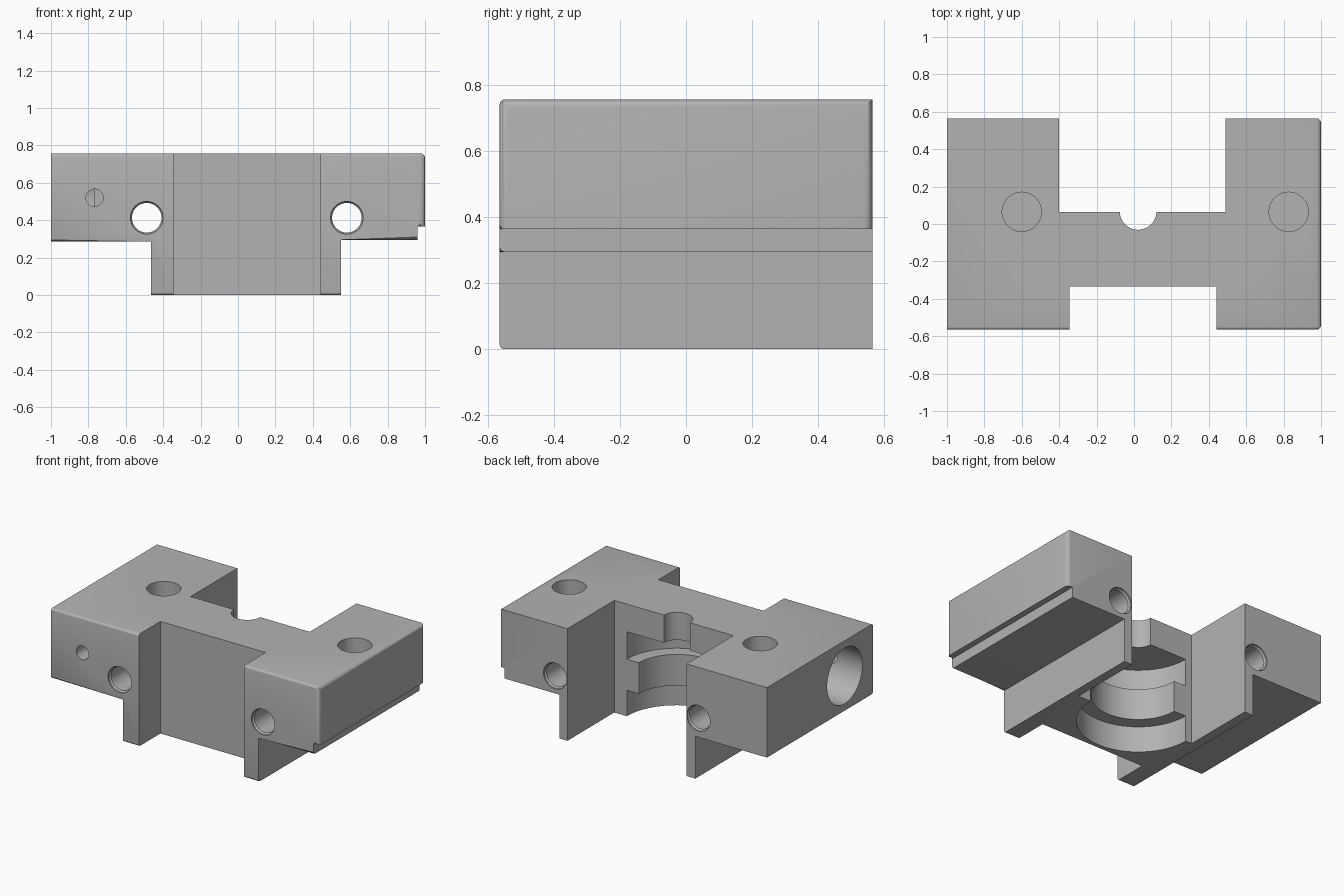
import bpy, bmesh, math
from mathutils import Matrix, Vector

cube = bpy.data.objects.get("Cube")
if cube:
    bpy.data.objects.remove(cube, do_unlink=True)

TOP, FRONT, BACK = 0.757, -0.565, 0.565
POCKET = -0.335      # depth of the front pocket
WALL = 0.065         # rear wall of the centre section

mat = bpy.data.materials.new("plain_grey")
mat.use_nodes = True
grey = (0.45, 0.45, 0.45, 1)
mat.diffuse_color = grey
mat.node_tree.nodes["Principled BSDF"].inputs["Base Color"].default_value = grey


def new_object(name, bm):
    bmesh.ops.recalc_face_normals(bm, faces=bm.faces)
    mesh = bpy.data.meshes.new(name)
    bm.to_mesh(mesh)
    bm.free()
    mesh.materials.append(mat)
    obj = bpy.data.objects.new(name, mesh)
    bpy.context.collection.objects.link(obj)
    return obj


def prism(name, outline, y0, y1):
    """Extrude an x-z outline along y."""
    bm = bmesh.new()
    face = bm.faces.new([bm.verts.new((x, y0, z)) for x, z in outline])
    ext = bmesh.ops.extrude_face_region(bm, geom=[face])["geom"]
    bmesh.ops.translate(bm, vec=(0, y1 - y0, 0),
                        verts=[v for v in ext if isinstance(v, bmesh.types.BMVert)])
    return new_object(name, bm)


def box(name, x0, x1, y0, y1):
    return prism(name, [(x0, -1), (x1, -1), (x1, 1), (x0, 1)], y0, y1)


def lathe(name, profile, origin, axis, segments=64):
    """Solid of revolution from (radius, distance) pairs along an axis."""
    turn = Vector((0, 0, 1)).rotation_difference(Vector(axis)).to_matrix().to_4x4()
    bm = bmesh.new()
    rings = []
    for r, h in profile:
        angles = [math.tau * i / segments for i in range(segments)]
        rings.append([bm.verts.new((r * math.cos(a), r * math.sin(a), h)) for a in angles])
    for low, high in zip(rings, rings[1:]):
        for i in range(segments):
            j = (i + 1) % segments
            bm.faces.new((low[i], low[j], high[j], high[i]))
    bm.faces.new(rings[0])
    bm.faces.new(rings[-1])
    bm.transform(Matrix.Translation(origin) @ turn)
    return new_object(name, bm)


def cut(target, cutter):
    mod = target.modifiers.new("cut", "BOOLEAN")
    mod.operation, mod.solver, mod.object = "DIFFERENCE", "EXACT", cutter
    bpy.context.view_layer.update()
    deps = bpy.context.evaluated_depsgraph_get()
    mesh = bpy.data.meshes.new_from_object(target.evaluated_get(deps))
    target.modifiers.clear()
    target.data = mesh
    bpy.data.objects.remove(cutter, do_unlink=True)


# Main body: two wings, a deep centre section and a stepped outer edge
body = prism("mount_body", [
    (-1, 0.285), (-0.465, 0.285), (-0.465, 0), (0.55, 0), (0.55, 0.295),
    (0.96, 0.295), (0.96, 0.365), (1, 0.365), (1, TOP), (-1, TOP)], FRONT, BACK)
cut(body, box("front_pocket", -0.345, 0.44, -1, POCKET))
cut(body, box("rear_slot", -0.40, 0.49, WALL, 1))


# Rounded edges: front edges running sideways, and the outer +x face
def near(a, b):
    return abs(a - b) < 0.002


def round_edges(test, width):
    bm = bmesh.new()
    bm.from_mesh(body.data)
    bmesh.ops.dissolve_limit(bm, angle_limit=0.01, verts=bm.verts, edges=bm.edges)
    edges = [e for e in bm.edges if test(*[v.co for v in e.verts])]
    bmesh.ops.bevel(bm, geom=edges, offset=width, segments=4, profile=0.5, affect="EDGES")
    bm.to_mesh(body.data)
    bm.free()


def outer_edge(a, b):
    on_face = near(a.x, 1) and near(b.x, 1)
    vertical = near(a.x, b.x) and near(a.y, b.y)
    return on_face and (vertical or near(a.z, TOP) and near(b.z, TOP))


def front_edge(a, b):
    sideways = near(a.y, b.y) and near(a.z, b.z)
    on_pocket = near(a.y, POCKET) and near(a.z, TOP)
    return sideways and (near(a.y, FRONT) or on_pocket)


round_edges(outer_edge, 0.025)
round_edges(front_edge, 0.015)

# Stepped half-round socket in the rear wall
cut(body, lathe("socket", [
    (0.375, -0.1), (0.375, 0.175), (0.285, 0.175), (0.285, 0.385),
    (0.375, 0.385), (0.375, 0.57), (0.098, 0.57), (0.098, 0.9)],
    (0.022, WALL + 0.002, 0), (0, 0, 1), 96))

# Rod holes through both wings, with chamfered mouths
for x in (-0.488, 0.582):
    cut(body, lathe("rod_hole", [
        (0.087, -0.7), (0.087, FRONT + 0.01), (0.079, FRONT + 0.02),
        (0.079, BACK - 0.02), (0.087, BACK - 0.01), (0.087, 0.7)],
        (x, 0, 0.413), (0, 1, 0)))

# Blind holes in the top
for x in (-0.6, 0.827):
    cut(body, lathe("top_hole", [(0.105, 0), (0.105, 0.5)], (x, 0.065, 0.53), (0, 0, 1)))

# Side bore and the small screw hole that meets it
cut(body, lathe("side_bore", [(0.188, 0), (0.188, 0.5)], (-0.77, -0.265, 0.52), (-1, 0, 0)))
cut(body, lathe("screw_hole", [(0.046, -0.7), (0.046, -0.3)], (-0.767, 0, 0.52), (0, 1, 0)))

# Smooth shading with sharp edges kept
bpy.context.view_layer.objects.active = body
body.select_set(True)
bpy.ops.object.shade_smooth_by_angle(angle=math.radians(30))
